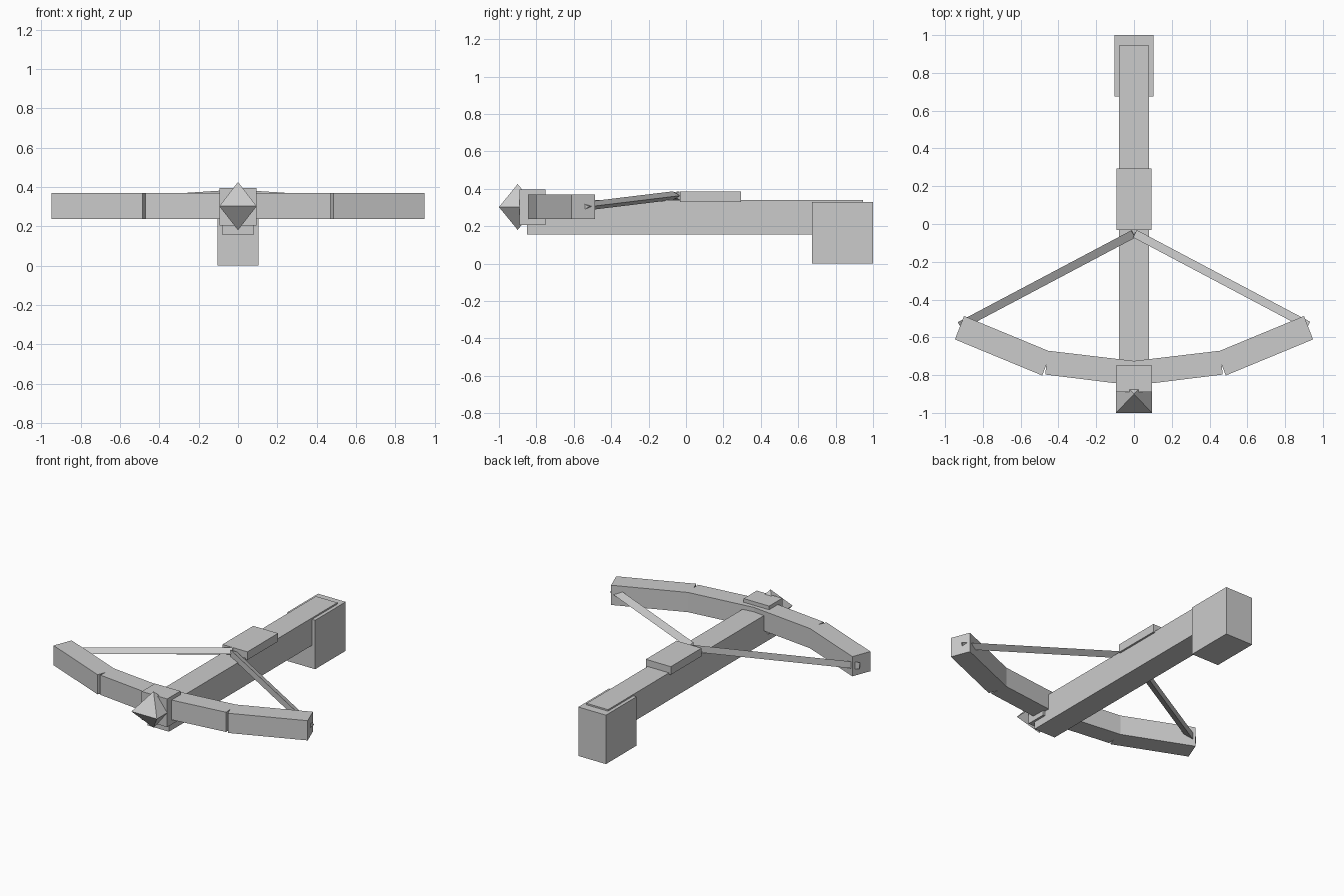
import bpy
from mathutils import Vector

if "Cube" in bpy.data.objects:
    bpy.data.objects.remove(bpy.data.objects["Cube"])

grey = bpy.data.materials.new("plain grey")
grey.diffuse_color = (0.6, 0.6, 0.6, 1)
grey.use_nodes = True
grey.node_tree.nodes["Principled BSDF"].inputs["Base Color"].default_value = grey.diffuse_color


def make(name, verts, faces):
    mesh = bpy.data.meshes.new(name)
    mesh.from_pydata([tuple(v) for v in verts], [], faces)
    mesh.materials.append(grey)
    obj = bpy.data.objects.new(name, mesh)
    bpy.context.collection.objects.link(obj)
    return obj


def prism(name, start, end):
    """Join two matching rings of points into a closed solid."""
    n = len(start)
    faces = [tuple(reversed(range(n))), tuple(range(n, 2 * n))]
    faces += [(i, (i + 1) % n, n + (i + 1) % n, n + i) for i in range(n)]
    return make(name, list(start) + list(end), faces)


def plate(name, outline, z0, z1):
    """Counter-clockwise outline in plan, raised from z0 to z1."""
    return prism(name, [(x, y, z0) for x, y in outline],
                 [(x, y, z1) for x, y in outline])


def box(name, half_width, y0, y1, z0, z1):
    w = half_width
    return plate(name, [(-w, y0), (w, y0), (w, y1), (-w, y1)], z0, z1)


# Stock, butt, string catch and nose block
box("stock", 0.08, -0.85, 0.945, 0.155, 0.34)
box("butt", 0.103, 0.675, 1.0, 0.0, 0.33)
box("string_catch", 0.093, -0.033, 0.295, 0.33, 0.385)
box("nose_block", 0.095, -0.89, -0.75, 0.205, 0.395)

# Bolt head: square double pyramid
w, yc, zc = 0.095, -0.9, 0.302
corners = [(-w, yc - 0.1, zc), (w, yc - 0.1, zc), (w, yc + 0.1, zc), (-w, yc + 0.1, zc)]
make("bolt_head", corners + [(0, yc, 0.425), (0, yc, 0.18)],
     [(i, (i + 1) % 4, 4) for i in range(4)] + [((i + 1) % 4, i, 5) for i in range(4)])

# Bow: middle section and two outer limbs, with a small gap at each front joint
plate("bow_middle", [(-0.47, -0.797), (0, -0.855), (0.47, -0.797),
                     (0.455, -0.671), (0, -0.725), (-0.455, -0.671)], 0.237, 0.37)
limb = [(0.486, -0.802), (0.948, -0.611), (0.9, -0.487), (0.438, -0.678)]
plate("right_limb", limb, 0.237, 0.37)
plate("left_limb", [(-x, y) for x, y in reversed(limb)], 0.237, 0.37)

# Strings: three-sided bars with a flat front on the right and a flat back on the left
for side, name in ((1, "right_string"), (-1, "left_string")):
    inner = Vector((side * 0.004, -0.052, 0.363))
    outer = Vector((side * 0.922, -0.538, 0.304))
    along = (outer - inner).normalized()
    across = Vector((0, 0, 1)).cross(along).normalized()
    up = along.cross(across)
    ring = [across * 0.023, -across * 0.021 + up * 0.023, -across * 0.021 - up * 0.023]
    prism(name, [inner + r for r in ring], [outer + r for r in ring])
